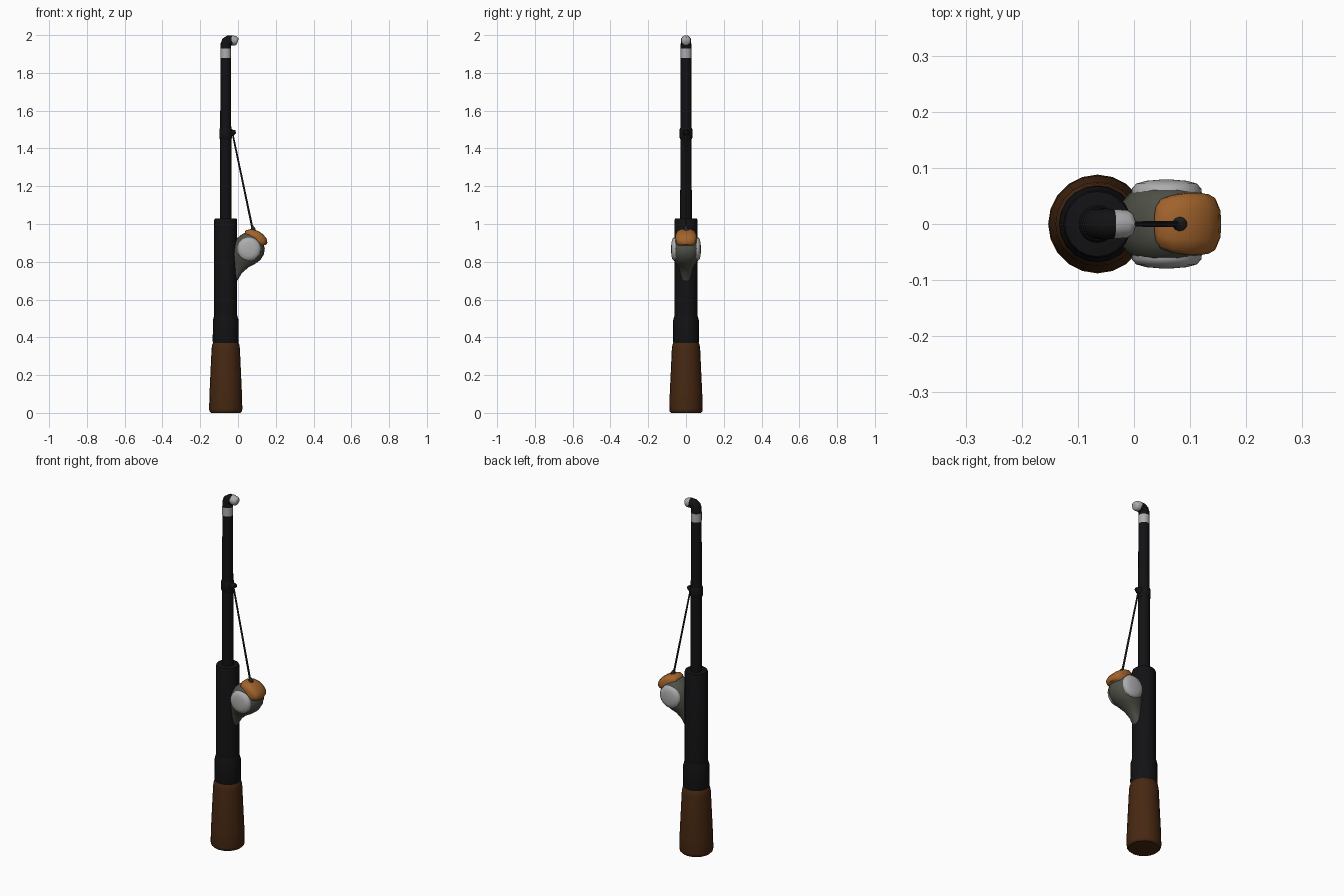
import bpy, bmesh, math
from mathutils import Vector

if "Cube" in bpy.data.objects:
    bpy.data.objects.remove(bpy.data.objects["Cube"])

AX = -0.065  # x of the pole axis


def material(name, rgb):
    m = bpy.data.materials.new(name)
    m.diffuse_color = (*rgb, 1)
    m.use_nodes = True
    m.node_tree.nodes["Principled BSDF"].inputs["Base Color"].default_value = m.diffuse_color
    return m


BLACK = material("black", (0.006, 0.006, 0.007))
BROWN = material("brown wood", (0.062, 0.021, 0.006))
ORANGE = material("orange", (0.36, 0.125, 0.025))
GREY = material("warm grey", (0.078, 0.08, 0.062))
LIGHT = material("light grey", (0.42, 0.42, 0.43))
CORD = material("dark cord", (0.02, 0.022, 0.02))


def loft(name, rings, mat, angle=40):
    """Skin closed rings of points and cap both ends."""
    bm = bmesh.new()
    vs = [[bm.verts.new(p) for p in r] for r in rings]
    n = len(vs[0])
    for a, b in zip(vs, vs[1:]):
        for i in range(n):
            bm.faces.new((a[i], a[(i + 1) % n], b[(i + 1) % n], b[i]))
    bm.faces.new(vs[0])
    bm.faces.new(vs[-1])
    bmesh.ops.recalc_face_normals(bm, faces=bm.faces)
    me = bpy.data.meshes.new(name)
    bm.to_mesh(me)
    bm.free()
    me.materials.append(mat)
    ob = bpy.data.objects.new(name, me)
    bpy.context.collection.objects.link(ob)
    bpy.ops.object.select_all(action='DESELECT')
    bpy.context.view_layer.objects.active = ob
    ob.select_set(True)
    bpy.ops.object.shade_smooth_by_angle(angle=math.radians(angle))
    return ob


def tube(name, stations, mat, n=16):
    """Round tube in the xz plane; each station is (x, z, radius)."""
    pts = [Vector((x, 0, z)) for x, z, r in stations]
    rings = []
    for i, p in enumerate(pts):
        t = pts[min(i + 1, len(pts) - 1)] - pts[max(i - 1, 0)]
        t.normalize()
        u = Vector((0, 1, 0))
        v = t.cross(u)
        r = stations[i][2]
        rings.append([p + r * (math.cos(a) * u + math.sin(a) * v)
                      for a in (2 * math.pi * k / n for k in range(n))])
    return loft(name, rings, mat)


def turned(name, profile, mat, n=20):
    """Part turned about the pole axis; profile is (radius, z)."""
    return tube(name, [(AX, z, r) for r, z in profile], mat, n)


# Handle, grip and pole
turned("handle", [(0.078, 0), (0.086, 0.008), (0.088, 0.02), (0.086, 0.1),
                  (0.075, 0.34), (0.072, 0.36), (0.066, 0.372)], BROWN)
turned("lower_grip", [(0.066, 0.365), (0.069, 0.38), (0.068, 0.49), (0.061, 0.515)], BLACK)
turned("upper_grip", [(0.061, 0.51), (0.061, 1.02), (0.058, 1.028), (0.05, 1.03)], BLACK)
turned("pole", [(0.031, 1.02), (0.028, 1.88)], BLACK, 16)
turned("tip_band", [(0.0285, 1.88), (0.0285, 1.928)], LIGHT, 16)

# Line guide partway up the pole
turned("guide_ring", [(0.030, 1.448), (0.034, 1.456), (0.034, 1.5), (0.030, 1.508)], BLACK, 16)
tube("guide_eye", [(-0.06, 1.478, 0.024), (-0.03, 1.484, 0.018), (-0.012, 1.488, 0.009)], BLACK, 10)

# Bent tip with its light end
tube("tip_elbow", [(AX, 1.925, 0.028), (AX, 1.95, 0.028), (-0.061, 1.964, 0.0275),
                   (-0.05, 1.971, 0.0275), (-0.03, 1.972, 0.026)], BLACK)
tube("tip_end", [(-0.036, 1.973, 0.0265), (-0.012, 1.969, 0.025),
                 (-0.004, 1.967, 0.02), (-0.001, 1.966, 0.012)], LIGHT)

# Reel housing: rounded ball that tapers into a foot on the grip
sections = [(0.70, -0.04, -0.003, 0.022), (0.74, -0.04, 0.02, 0.030),
            (0.77, -0.035, 0.055, 0.038), (0.79, -0.03, 0.092, 0.051),
            (0.81, -0.03, 0.119, 0.063), (0.84, -0.03, 0.137, 0.073),
            (0.87, -0.026, 0.142, 0.076), (0.90, -0.018, 0.134, 0.073),
            (0.925, -0.004, 0.118, 0.063), (0.945, 0.02, 0.095, 0.047),
            (0.955, 0.04, 0.075, 0.025)]


def soft(c):
    return math.copysign(abs(c) ** 0.85, c)


rings = []
for z, x0, x1, hy in sections:
    rings.append([((x0 + x1) / 2 + (x1 - x0) / 2 * soft(math.cos(a)), hy * soft(math.sin(a)), z)
                  for a in (2 * math.pi * k / 24 for k in range(24))])
loft("reel_housing", rings, GREY, 60)

# Domed light side covers
for side, label in ((-1, "front"), (1, "back")):
    rings = [[(0.058 + r * math.cos(a), side * y, 0.867 + r * math.sin(a))
              for a in (2 * math.pi * k / 24 for k in range(24))]
             for r, y in ((0.062, 0.045), (0.062, 0.063), (0.054, 0.072),
                          (0.036, 0.077), (0.012, 0.079))]
    loft("side_cover_" + label, rings, LIGHT, 60)

# Orange cap: arched pad over the upper outer side of the reel
centre = Vector((0.06, 0, 0.865))
rings = []
for deg, top, half in ((104, 0.098, 0.034), (99, 0.104, 0.044), (85, 0.109, 0.051),
                       (65, 0.109, 0.055), (48, 0.109, 0.055), (32, 0.108, 0.053),
                       (21, 0.102, 0.047), (16, 0.095, 0.036)):
    a = math.radians(deg)
    d = Vector((math.cos(a), 0, math.sin(a)))
    prof = ((-1, 0.055), (-1, top - 0.022), (-0.88, top - 0.009), (-0.5, top - 0.001), (0, top),
            (0.5, top - 0.001), (0.88, top - 0.009), (1, top - 0.022), (1, 0.055))
    rings.append([centre + d * r + Vector((0, half * f, 0)) for f, r in prof])
loft("reel_cap", rings, ORANGE, 50)

# Line from the reel to the guide, with a small knob at the reel
tube("line", [(0.08, 0.96, 0.0055), (-0.028, 1.475, 0.0045)], CORD, 8)
tube("line_knob", [(0.083, 0.955, 0.015), (0.08, 0.975, 0.012), (0.075, 0.99, 0.006)], CORD, 10)
